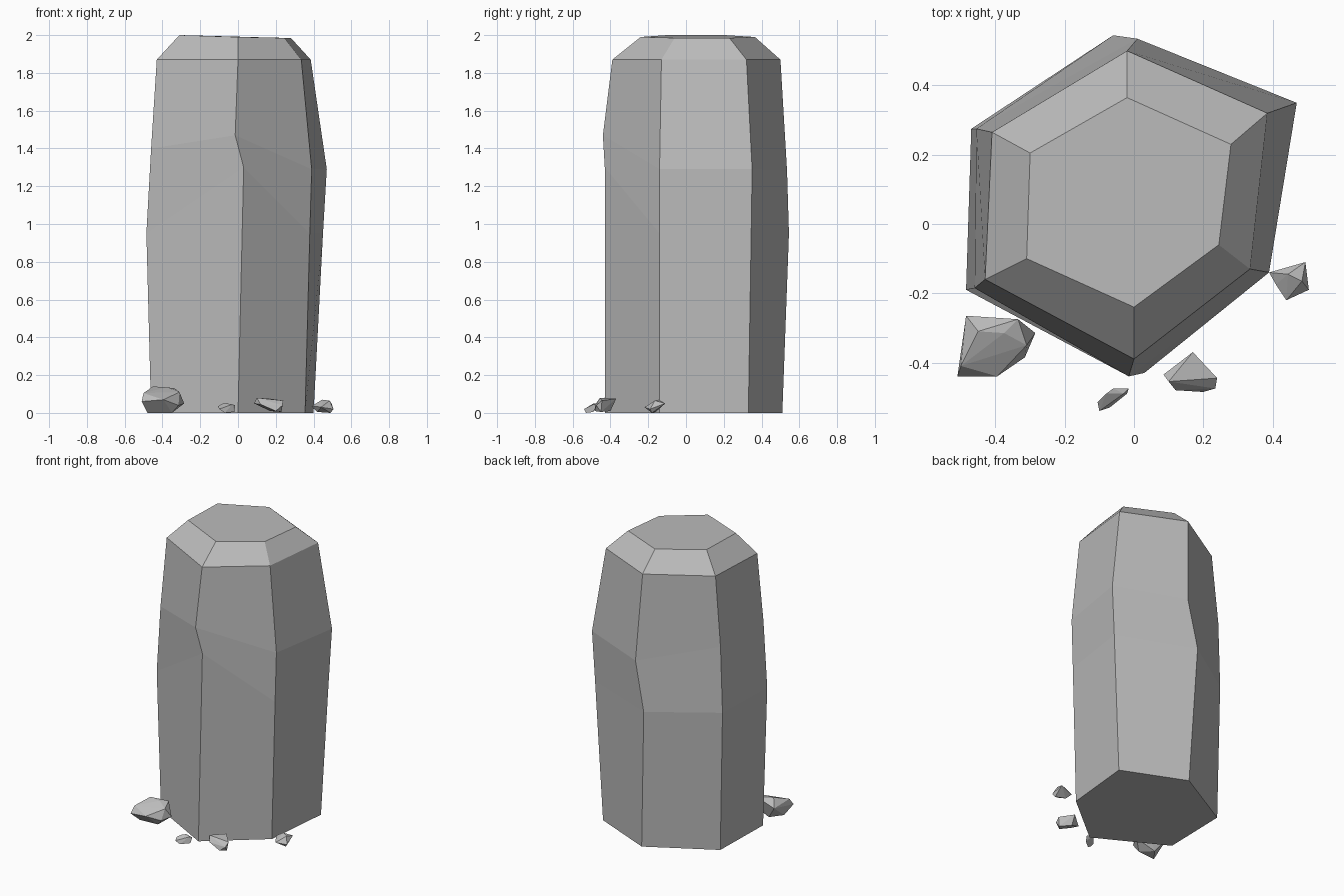
import bpy, bmesh

cube = bpy.data.objects.get("Cube")
if cube:
    bpy.data.objects.remove(cube, do_unlink=True)

stone = bpy.data.materials.new("grey stone")
stone.use_nodes = True
colour = (0.5, 0.5, 0.5, 1)
stone.diffuse_color = colour
stone.node_tree.nodes["Principled BSDF"].inputs["Base Color"].default_value = colour


def finish(name, bm):
    bmesh.ops.recalc_face_normals(bm, faces=bm.faces)
    mesh = bpy.data.meshes.new(name)
    bm.to_mesh(mesh)
    bm.free()
    mesh.materials.append(stone)
    obj = bpy.data.objects.new(name, mesh)
    bpy.context.collection.objects.link(obj)
    return obj


def hull(name, points):
    """Chipped stone: convex hull of a few corner points."""
    bm = bmesh.new()
    for p in points:
        bm.verts.new(p)
    res = bmesh.ops.convex_hull(bm, input=bm.verts)
    loose = [v for v in bm.verts if not v.link_faces]
    bmesh.ops.delete(bm, geom=loose, context='VERTS')
    bmesh.ops.dissolve_limit(bm, angle_limit=0.05, verts=bm.verts, edges=bm.edges)
    return finish(name, bm)


# Six-sided pillar: each corner runs from the ground up to the top rim
corners = [
    [(0, -.43, 0), (.03, -.43, 1.3), (-.015, -.44, 1.47), (0, -.39, 1.87), (0, -.24, 1.99)],
    [(.355, -.14, 0), (.38, -.14, .95), (.39, -.14, 1.29), (.335, -.13, 1.87), (.245, -.06, 1.985)],
    [(.40, .33, 0), (.45, .345, .95), (.47, .35, 1.29), (.385, .32, 1.87), (.28, .23, 1.985)],
    [(-.02, .51, 0), (-.06, .545, .95), (.01, .535, 1.28), (-.02, .50, 1.87), (-.02, .365, 1.99)],
    [(-.45, .27, 0), (-.47, .275, .95), (-.455, .275, 1.4), (-.41, .265, 1.87), (-.30, .205, 2)],
    [(-.46, -.18, 0), (-.485, -.19, .95), (-.46, -.185, 1.4), (-.43, -.16, 1.87), (-.31, -.10, 2)],
]
bm = bmesh.new()
columns = [[bm.verts.new(p) for p in c] for c in corners]
for i, a in enumerate(columns):
    b = columns[(i + 1) % len(columns)]
    for k in range(len(a) - 1):
        bm.faces.new((a[k], b[k], b[k + 1], a[k + 1]))
bm.faces.new([c[0] for c in reversed(columns)])
bm.faces.new([c[-1] for c in columns])
finish("stone_pillar", bm)

# Loose chips around the base
hull("large_chip", [
    (-.485, -.265, .09), (-.335, -.275, .13), (-.285, -.315, .05), (-.315, -.385, .04),
    (-.395, -.44, .07), (-.51, -.44, .06), (-.50, -.41, .105), (-.45, -.31, .14),
    (-.375, -.315, .135), (-.31, -.35, .11), (-.48, -.38, 0), (-.35, -.37, 0), (-.42, -.30, 0)])
hull("tiny_chip", [
    (-.105, -.515, .035), (-.10, -.54, .02), (-.07, -.53, 0), (-.02, -.49, .005),
    (-.015, -.475, .04), (-.06, -.475, .05), (-.08, -.49, .05), (-.03, -.49, .045)])
hull("front_chip", [
    (.085, -.435, .05), (.10, -.455, .08), (.17, -.37, .075), (.24, -.445, .065),
    (.235, -.475, .04), (.20, -.485, .01), (.12, -.48, .045), (.23, -.45, .005), (.17, -.40, .01)])
hull("side_chip", [
    (.39, -.14, .035), (.41, -.175, .035), (.44, -.22, .03), (.495, -.11, .05),
    (.505, -.19, .02), (.445, -.145, .07), (.485, -.165, .065), (.42, -.16, .005), (.49, -.18, 0)])
